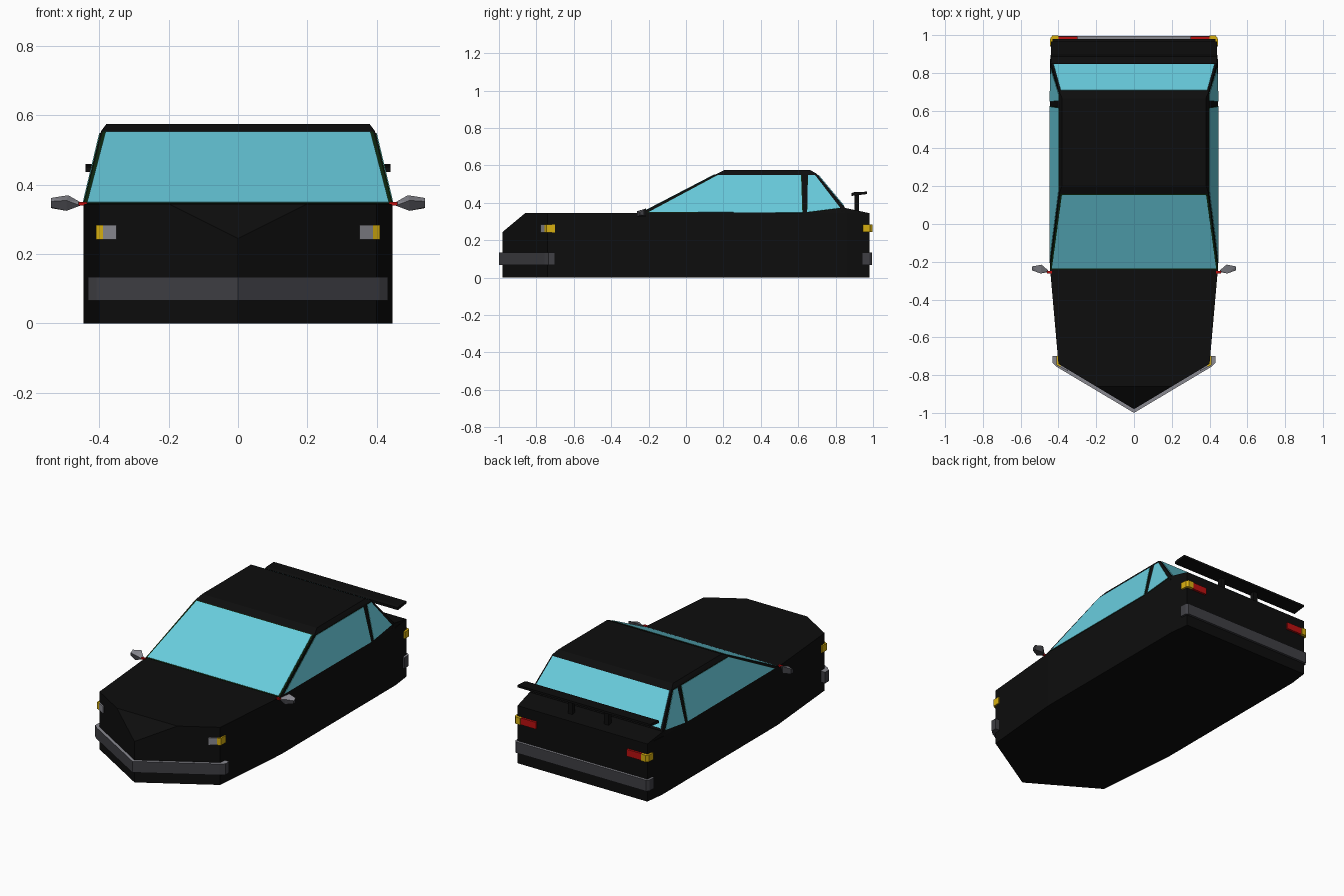
import bpy, bmesh
from mathutils import Vector

if "Cube" in bpy.data.objects:
    bpy.data.objects.remove(bpy.data.objects["Cube"])


def mat(name, r, g, b):
    m = bpy.data.materials.new(name)
    m.diffuse_color = (r, g, b, 1)
    m.use_nodes = True
    m.node_tree.nodes["Principled BSDF"].inputs["Base Color"].default_value = m.diffuse_color
    return m


BLACK = mat("black paint", .004, .004, .004)
GLASS = mat("cyan glass", .14, .61, .73)
DARK = mat("dark grey plastic", .05, .05, .058)
GREY = mat("light grey", .25, .25, .28)
YELLOW = mat("amber", .68, .43, .005)
RED = mat("red", .5, .005, .005)
GREEN = mat("dark green trim", .004, .022, .004)


def finish(bm, name, *mats, rule=None):
    bmesh.ops.recalc_face_normals(bm, faces=bm.faces)
    bm.normal_update()
    if rule:
        for f in bm.faces:
            f.material_index = rule(f)
    me = bpy.data.meshes.new(name)
    bm.to_mesh(me)
    bm.free()
    for m in mats:
        me.materials.append(m)
    ob = bpy.data.objects.new(name, me)
    bpy.context.collection.objects.link(ob)
    return ob


def both(pts):
    return [(s * x, y, z) for x, y, z in pts for s in (1, -1)]


def hull(name, pts, *mats, rule=None):
    bm = bmesh.new()
    for p in pts:
        bm.verts.new(p)
    bmesh.ops.convex_hull(bm, input=bm.verts)
    bmesh.ops.dissolve_limit(bm, angle_limit=.01, verts=bm.verts, edges=bm.edges)
    return finish(bm, name, *mats, rule=rule)


def prism_bm(plan, z0, z1):
    bm = bmesh.new()
    f = bm.faces.new([bm.verts.new((x, y, z0)) for x, y in plan])
    r = bmesh.ops.extrude_face_region(bm, geom=[f])
    for v in r["geom"]:
        if isinstance(v, bmesh.types.BMVert):
            v.co.z = z1
    return bm


def box(name, x0, x1, y0, y1, z0, z1, m):
    return finish(prism_bm([(x0, y0), (x1, y0), (x1, y1), (x0, y1)], z0, z1), name, m)


def plate(name, pts, m, grow=1.0, off=.004):
    # thin flat panel pushed slightly off the body, facing away from the cabin
    pts = [Vector(p) for p in pts]
    c = sum(pts, Vector()) / len(pts)
    n = (pts[1] - pts[0]).cross(pts[-1] - pts[0]).normalized()
    if n.dot(c - Vector((0, .3, .3))) < 0:
        n = -n
    bm = bmesh.new()
    f = bm.faces.new([bm.verts.new(c + (p - c) * grow + n * off) for p in pts])
    f.normal_update()
    if f.normal.dot(n) < 0:
        f.normal_flip()
    r = bmesh.ops.extrude_face_region(bm, geom=[f], use_keep_orig=True)
    for v in r["geom"]:
        if isinstance(v, bmesh.types.BMVert):
            v.co -= n * .006
    return finish(bm, name, m)


def top_light(f):
    return 1 if f.normal.z > .5 else 0


# Lower body: plan outline, nose sliced off by a sloping plane
half = [(.40, -.74), (.445, -.23), (.445, .86), (.43, .98)]
plan = [(0, -.98)] + half + [(-x, y) for x, y in reversed(half)]
bm = prism_bm(plan, 0, .345)
cut = bmesh.ops.bisect_plane(bm, geom=bm.verts[:] + bm.edges[:] + bm.faces[:], dist=1e-5,
                             plane_co=(0, -.86, .345), plane_no=(0, -.1, .12), clear_outer=True)
bmesh.ops.holes_fill(bm, edges=[e for e in bm.edges if e.is_boundary])
finish(bm, "body", BLACK)

# Cabin and rear deck
hull("cabin", both([(.445, -.24, .335), (.445, -.24, .345), (.395, .16, .553), (.38, .205, .575),
                    (.38, .665, .575), (.395, .70, .555), (.438, .85, .375),
                    (.445, .85, .345), (.445, .85, .335)]), BLACK)
hull("rear_deck", both([(.445, .82, .34), (.442, .84, .375), (.43, .98, .345), (.43, .98, .34)]), BLACK)

# Windscreen and rear window
screen = [(-.435, -.235, .3475), (.435, -.235, .3475), (.382, .155, .550), (-.382, .155, .550)]
plate("windscreen_trim", screen, GREEN, 1.02, .002)
plate("windscreen", screen, GLASS)
plate("rear_window", [(-.387, .706, .548), (.387, .706, .548), (.425, .843, .3834), (-.425, .843, .3834)], GLASS)

# Side windows lie on the leaning cabin side
side_wins = {"front_side_window": [(-.20, .35), (.17, .548), (.615, .548), (.622, .348)],
             "rear_side_window": [(.648, .35), (.652, .548), (.69, .548), (.825, .372)]}
for s in (1, -1):
    tag = "right" if s > 0 else "left"
    for name, yz in side_wins.items():
        pts = [(s * (.445 - (z - .345) * .238), y, z) for y, z in yz]
        plate(f"{tag}_{name}_trim", pts, GREEN, 1.012, .002)
        plate(f"{tag}_{name}", pts, GLASS)

    # Door mirror on a red pivot
    box(f"{tag}_mirror_pivot", s * .435, s * .46, -.262, -.248, .34, .35, RED)
    hull(f"{tag}_mirror", [(s * x, y, z) for x, y, z in [
        (.455, -.255, .34), (.455, -.245, .35), (.495, -.262, .325), (.495, -.262, .355), (.49, -.215, .37),
        (.49, -.215, .328), (.54, -.245, .335), (.54, -.245, .352), (.54, -.225, .362), (.54, -.225, .333)]],
        DARK, GREY, rule=top_light)

    # Headlight and wraparound indicator
    finish(prism_bm([(s * .35, -.778), (s * .39, -.757), (s * .39, -.73), (s * .35, -.75)], .242, .284),
           f"{tag}_headlight", GREY)
    finish(prism_bm([(s * .39, -.757), (s * .41, -.747), (s * .41, -.70), (s * .39, -.70)], .242, .284),
           f"{tag}_front_indicator", YELLOW)

    # Tail light and rear indicator
    box(f"{tag}_tail_light", s * .30, s * .40, .96, .993, .243, .284, RED)
    finish(prism_bm([(s * .40, .95), (s * .446, .945), (s * .443, .985), (s * .432, .998), (s * .40, .998)],
                    .243, .284), f"{tag}_rear_indicator", YELLOW)

    # Spoiler post
    box(f"{tag}_spoiler_post", s * .105, s * .135, .90, .925, .34, .445, BLACK)


# Bumpers wrap round the body
def bumper(name, outer, inner):
    p = outer + inner[::-1]
    bm = prism_bm(p, .067, .134)
    finish(bm, name, DARK, GREY, rule=top_light)


def mirrored(pts):
    return [(-x, y) for x, y in pts] + [(x, y) for x, y in reversed(pts) if x]


bumper("front_bumper", mirrored([(.432, -.70), (.432, -.735), (.408, -.757), (0, -1.0)]),
       mirrored([(.40, -.70), (.395, -.735), (0, -.972)]))
bumper("rear_bumper", mirrored([(.446, .94), (.443, .98), (.432, .994)]),
       mirrored([(.43, .94), (.425, .97)]))

# Spoiler wing
hull("spoiler_wing", both([(.44, .885, .437), (.44, .885, .452), (.44, .90, .457), (.44, .967, .46),
                           (.44, .967, .447)]), BLACK)
